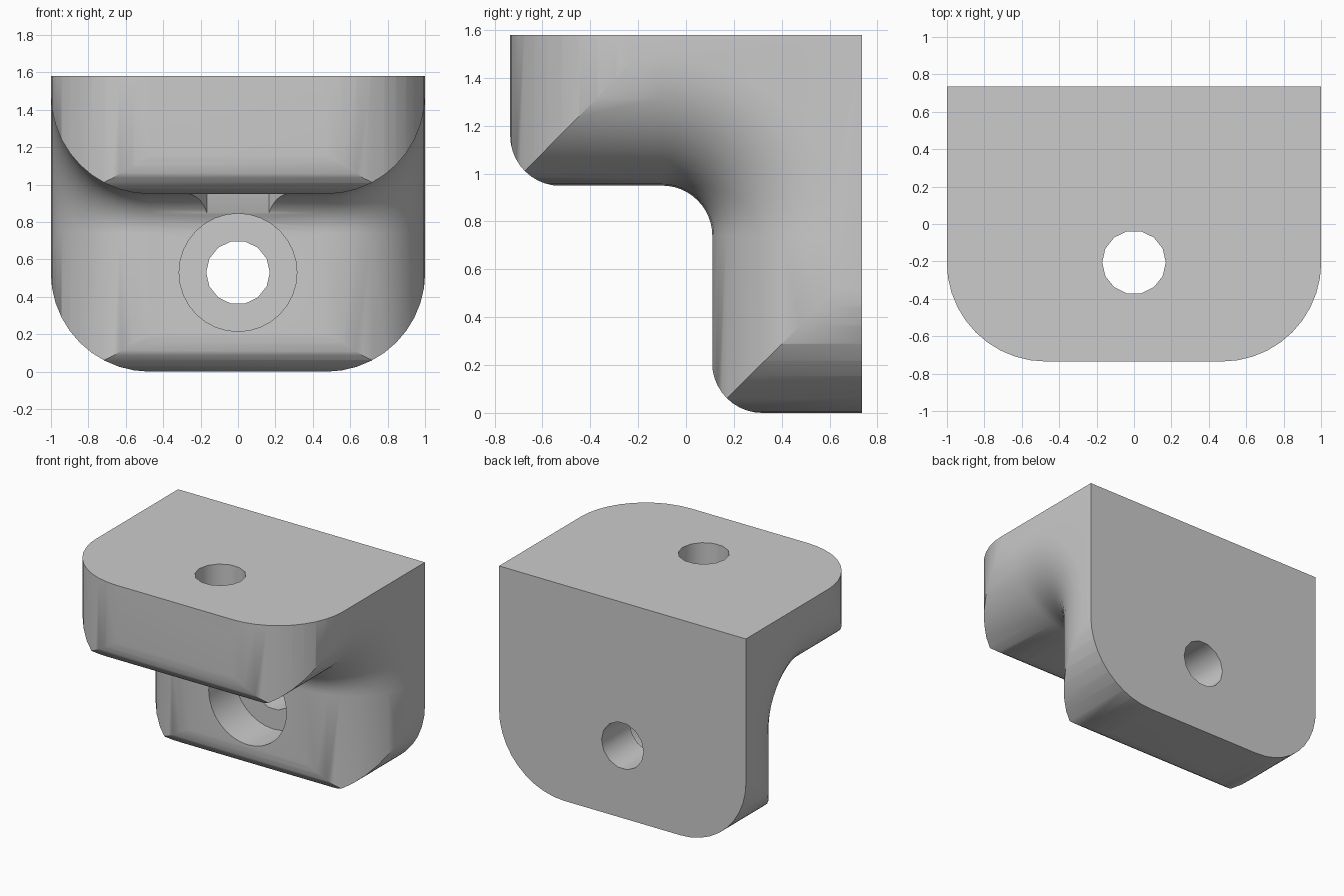
import bpy, bmesh
from math import sin, cos, pi, radians
from mathutils import Matrix

if "Cube" in bpy.data.objects:
    bpy.data.objects.remove(bpy.data.objects["Cube"])

BACK, TOP = 0.735, 1.58          # rear face and upper face
ARM_Z, LEG_Y = 0.95, 0.11        # underside of the arm, front of the leg
R, TIP, FILLET = 0.53, 0.21, 0.21
SEG = 10
GAP = 0.001                      # cutters stand clear of flat faces


def arc(cx, cy, r, a0, a1, n=SEG):
    angles = [radians(a0 + (a1 - a0) * i / n) for i in range(n + 1)]
    return [(cx + r * cos(a), cy + r * sin(a)) for a in angles]


def loft(name, sections):
    """Skin equal-length loops of 3D points and cap both ends."""
    bm = bmesh.new()
    loops = [[bm.verts.new(p) for p in s] for s in sections]
    for a, b in zip(loops, loops[1:]):
        for i in range(len(a)):
            j = (i + 1) % len(a)
            bm.faces.new((a[i], a[j], b[j], b[i]))
    bm.faces.new(loops[0])
    bm.faces.new(loops[-1])
    bmesh.ops.recalc_face_normals(bm, faces=bm.faces)
    mesh = bpy.data.meshes.new(name)
    bm.to_mesh(mesh)
    bm.free()
    ob = bpy.data.objects.new(name, mesh)
    bpy.context.collection.objects.link(ob)
    return ob


def cylinder(name, r, sides, depth, matrix, turn=0):
    bm = bmesh.new()
    bmesh.ops.create_cone(bm, cap_ends=True, segments=sides, radius1=r, radius2=r,
                          depth=depth, matrix=matrix @ Matrix.Rotation(turn, 4, 'Z'))
    mesh = bpy.data.meshes.new(name)
    bm.to_mesh(mesh)
    bm.free()
    ob = bpy.data.objects.new(name, mesh)
    bpy.context.collection.objects.link(ob)
    return ob


# Angled body: the inner surface sinks away towards both sides
def body_section(x, d):
    inner = arc(LEG_Y - FILLET, ARM_Z - FILLET, FILLET + d, 90, 0, 12)
    pts = [(BACK, -0.3), (BACK, TOP), (-1, TOP), (-1, ARM_Z + d)]
    pts += inner + [(LEG_Y + d, -0.3)]
    return [(x, y, z) for y, z in pts]


steps = [(1 - R + R * sin(t), R * (1 - cos(t)))
         for t in (pi / 2 * i / SEG for i in range(SEG + 1))]
stations = [(-x, d) for x, d in reversed(steps)] + steps
bracket = loft("angle_bracket", [body_section(x, d) for x, d in stations])


# Outline shared by the arm (from above) and the leg (from the front)
def rounded_plate(low, high):
    w = 1 + GAP
    return ([(w, high), (-w, high)] + arc(-w + R, low + R, R, 180, 270)
            + arc(w - R, low + R, R, 270, 360))


arm_outline = loft("arm_outline", [[(x, y, z) for x, y in rounded_plate(-BACK, 1)]
                                   for z in (-1, 3)])
leg_outline = loft("leg_outline", [[(x, y, z) for x, z in rounded_plate(0, 2)]
                                   for y in (-2, 2)])

# Side profile that rounds the lower edges of both tips
low, front = ARM_Z - GAP, LEG_Y - GAP
profile = ([(1, 2), (-BACK, 2)] + arc(-BACK + TIP, low + TIP, TIP, 180, 270)
           + [(-0.2, low), (-0.2, 0.64), (front, 0.64)]
           + arc(front + TIP, TIP, TIP, 180, 270) + [(1, 0)])
tip_outline = loft("tip_outline", [[(x, y, z) for y, z in profile] for x in (-2, 2)])

# Screw holes, round recess in the leg, six-sided nut pocket under the arm
arm_axis = Matrix.Translation((0, -0.205, 0))
leg_axis = Matrix.Translation((0, 0, 0.53)) @ Matrix.Rotation(pi / 2, 4, 'X')
up = lambda h: Matrix.Translation((0, 0, h))
cuts = [
    cylinder("arm_hole", 0.17, 14, 2, arm_axis @ up(1.7), pi / 2),
    cylinder("leg_hole", 0.17, 14, 2, leg_axis, pi / 2),
    cylinder("leg_recess", 0.315, 32, 1, leg_axis @ up(0.09)),
    cylinder("nut_pocket", 0.33, 6, 0.7, arm_axis @ up(0.91), pi / 2),
]
# The pocket has a flat side towards the leg, the recess floor is at y = 0.41
cuts[3].data.transform(arm_axis @ Matrix.Rotation(pi / 6, 4, 'Z') @ arm_axis.inverted())
xs = sorted(v.co.x for v in cuts[3].data.vertices)
if xs[-1] < 0.32:
    cuts[3].data.transform(arm_axis @ Matrix.Rotation(pi / 6, 4, 'Z') @ arm_axis.inverted())

jobs = [(c, 'INTERSECT') for c in (arm_outline, leg_outline, tip_outline)]
jobs += [(c, 'DIFFERENCE') for c in cuts]
for cutter, operation in jobs:
    mod = bracket.modifiers.new(cutter.name, 'BOOLEAN')
    mod.operation, mod.object, mod.solver = operation, cutter, 'EXACT'

bpy.context.view_layer.objects.active = bracket
for mod in list(bracket.modifiers):
    bpy.ops.object.modifier_apply(modifier=mod.name)
for cutter, _ in jobs:
    bpy.data.objects.remove(cutter)

# Plain grey finish
grey = bpy.data.materials.new("plain_grey")
grey.use_nodes = True
colour = (0.6, 0.6, 0.6, 1)
grey.diffuse_color = colour
grey.node_tree.nodes["Principled BSDF"].inputs["Base Color"].default_value = colour
bracket.data.materials.clear()
bracket.data.materials.append(grey)
for p in bracket.data.polygons:
    p.material_index = 0

bpy.ops.object.select_all(action='DESELECT')
bracket.select_set(True)
bpy.ops.object.shade_smooth_by_angle(angle=radians(35))
